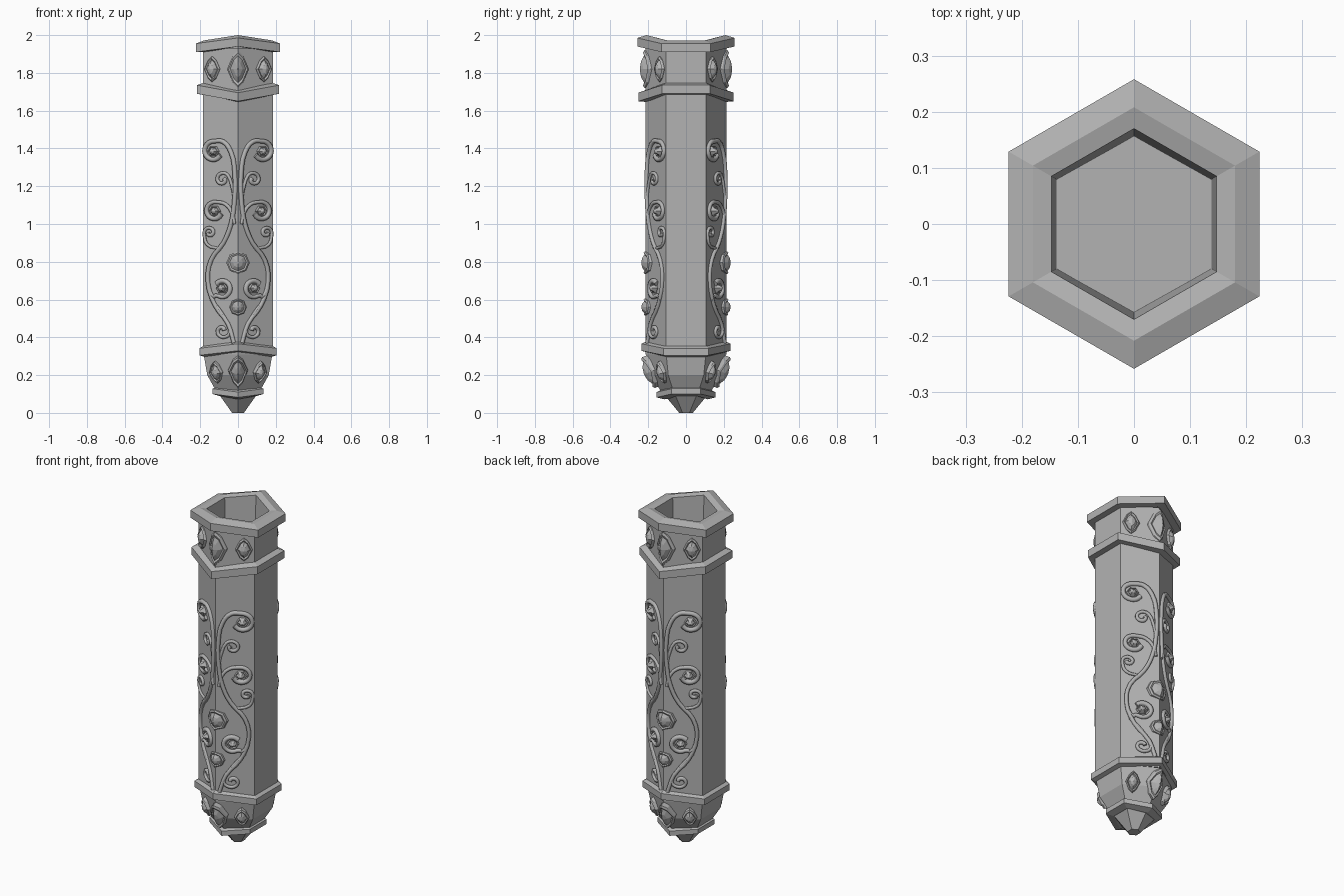
import bpy, bmesh, math
from mathutils import Vector

cube = bpy.data.objects.get("Cube")
if cube:
    bpy.data.objects.remove(cube, do_unlink=True)

metal = bpy.data.materials.new("grey metal")
metal.use_nodes = True
GREY = (0.45, 0.45, 0.45, 1)
metal.diffuse_color = GREY
metal.node_tree.nodes["Principled BSDF"].inputs["Base Color"].default_value = GREY

R = 0.214                      # body radius at the corners
T = math.tan(math.radians(30))


def add_object(name, bm, mirror=(False, False)):
    bmesh.ops.recalc_face_normals(bm, faces=bm.faces)
    mesh = bpy.data.meshes.new(name)
    bm.to_mesh(mesh)
    bm.free()
    ob = bpy.data.objects.new(name, mesh)
    bpy.context.collection.objects.link(ob)
    mesh.materials.append(metal)
    add_mirror(ob, mirror)
    return ob


def add_mirror(ob, axes):
    if any(axes):
        mod = ob.modifiers.new("Mirror", 'MIRROR')
        mod.use_axis = (axes[0], axes[1], False)
        mod.use_mirror_merge = False


def skin(bm, loops, caps=(True, True)):
    """Join successive loops of points with quads and cap the ends."""
    rows = [[bm.verts.new(p) for p in loop] for loop in loops]
    n = len(rows[0])
    for a, b in zip(rows, rows[1:]):
        for i in range(n):
            j = (i + 1) % n
            bm.faces.new((a[i], a[j], b[j], b[i]))
    if caps[0]:
        bm.faces.new(rows[0][::-1])
    if caps[1]:
        bm.faces.new(rows[-1])


def hex_loft(name, layers, peak=0.0, caps=(True, True)):
    """Hexagonal loft; the corners on the y axis are shifted up by peak."""
    loops = []
    for layer in layers:
        r, z = layer[:2]
        lift = layer[2] if len(layer) > 2 else peak
        loop = []
        for k in range(6):
            a = math.radians(30 + 60 * k)
            loop.append((r * math.cos(a), r * math.sin(a),
                         z + (lift if k in (1, 4) else 0)))
        loops.append(loop)
    bm = bmesh.new()
    skin(bm, loops, caps)
    return add_object(name, bm)


# Main tube, then the rim whose inside runs down as a tapering cavity
hex_loft("sheath_body", [(R, 0.31), (R, 1.93)], caps=(False, False))
hex_loft("mouth_rim", [(0.2, 1.91, 0.03), (0.258, 1.91, 0.03), (0.258, 1.955, 0.03),
                       (0.208, 1.972, 0.028), (0.17, 1.968, 0.022), (0.092, 0.35, 0)],
         caps=(False, True))

# Bands and the pointed foot
hex_loft("upper_band", [(0.2, 1.685), (0.252, 1.69), (0.252, 1.735), (0.2, 1.75)], -0.04)
hex_loft("lower_band", [(0.2, 0.295), (0.236, 0.305), (0.236, 0.342), (0.2, 0.36)], 0.024)
hex_loft("foot_cup", [(0.13, 0.11), (0.188, 0.2), (0.21, 0.31)])
hex_loft("foot_band", [(0.115, 0.09), (0.155, 0.1), (0.155, 0.128), (0.12, 0.145)], -0.018)
hex_loft("foot_tip", [(0.036, 0.0), (0.118, 0.1)])


# Framed faceted gems: (outline scale, height off the surface)
FRAME = ((1.0, -0.02), (1.0, 0.006), (0.87, 0.014), (0.72, 0.008), (0.42, 0.024), (0.06, 0.03))


def gem(name, centre, normal, w, h, sides=8, pointed=True, wrap=0.0, depth=1.0,
        mirror=(True, True)):
    n = Vector(normal).normalized()
    u = Vector((0, 0, 1)).cross(n).normalized()
    v = n.cross(u)
    loops = []
    for s, d in FRAME:
        loop = []
        for k in range(sides):
            a = 2 * math.pi * k / sides
            c = math.cos(a)
            x = w * s * (c * abs(c) if pointed else c)
            z = h * s * math.sin(a)
            loop.append(Vector(centre) + u * x + v * z + n * (d * depth - wrap * abs(x)))
        loops.append(loop)
    bm = bmesh.new()
    skin(bm, loops)
    return add_object(name, bm, mirror)


def on_face(x, z, d=0.0, r=R):
    """Point on the front-left panel, d above its surface."""
    return Vector((x + 0.5 * d, -(r - x * T) - 0.866 * d, z))


PANEL = (0.5, -0.866, 0)
gem("collar_edge_gem", (0, -R, 1.82), (0, -1, 0), 0.058, 0.1, wrap=0.5, mirror=(False, True))
gem("collar_side_gem", on_face(0.135, 1.82), PANEL, 0.047, 0.068)
gem("foot_edge_gem", (0, -0.194, 0.215), (0, -1, -0.42), 0.052, 0.088, wrap=0.5,
    mirror=(False, True))
gem("foot_side_gem", on_face(0.115, 0.215, 0, 0.194), (0.5, -0.866, -0.36), 0.04, 0.06)
gem("upper_round_gem", (0, -R, 0.795), (0, -1, 0), 0.062, 0.06, 8, False, 0.4, 0.75, (False, True))
gem("lower_round_gem", (0, -R, 0.56), (0, -1, 0), 0.047, 0.045, 8, False, 0.4, 0.75, (False, True))


# Vines
def spiral(cx, cz, r0, r1, start, sweep, steps):
    """Points winding inwards, angles in degrees."""
    pts = []
    for i in range(steps + 1):
        f = i / steps
        a = math.radians(start + sweep * f)
        r = r0 + (r1 - r0) * f
        pts.append((cx + r * math.cos(a), cz + r * math.sin(a)))
    return pts


def vine(name, pts, start=0.8, end=1.0, thick=0.013):
    cu = bpy.data.curves.new(name, 'CURVE')
    cu.dimensions = '3D'
    cu.bevel_depth = thick
    cu.bevel_resolution = 1
    cu.resolution_u = 3
    cu.use_fill_caps = True
    sp = cu.splines.new('BEZIER')
    sp.bezier_points.add(len(pts) - 1)
    for i, (bp, (x, z)) in enumerate(zip(sp.bezier_points, pts)):
        bp.co = on_face(x, z, 0.003)
        bp.handle_left_type = bp.handle_right_type = 'AUTO'
        bp.radius = start + (end - start) * i / (len(pts) - 1)
    ob = bpy.data.objects.new(name, cu)
    bpy.context.collection.objects.link(ob)
    cu.materials.append(metal)
    bpy.ops.object.select_all(action='DESELECT')
    ob.select_set(True)
    bpy.context.view_layer.objects.active = ob
    bpy.ops.object.convert(target='MESH')
    add_mirror(bpy.context.object, (True, True))


# Long stem sweeping from the foot up to the top blossom
vine("main_stem", [(0.02, 0.37), (0.05, 0.47), (0.12, 0.57), (0.158, 0.7), (0.14, 0.81),
                   (0.075, 0.9), (0.035, 1.0), (0.017, 1.12), (0.015, 1.27), (0.035, 1.38),
                   (0.075, 1.435)] + spiral(0.125, 1.385, 0.055, 0.04, 100, -250, 6), 0.9, 1.1)

# Blossoms: a curled twig around a bead
TWIGS = (("middle", [(0.017, 1.0), (0.03, 1.06), (0.065, 1.105)], (0.12, 1.068, 110, -270)),
         ("lower", [(0.158, 0.75), (0.15, 0.66), (0.125, 0.615)], (0.083, 0.66, -50, -270)))
for label, twig, (cx, cz, start, sweep) in TWIGS:
    vine(label + "_blossom_twig", twig + spiral(cx, cz, 0.05, 0.036, start, sweep, 6), 0.7, 1.2)
for label, cx, cz in (("upper", 0.128, 1.385), ("middle", 0.12, 1.068), ("lower", 0.083, 0.66)):
    gem(label + "_blossom_bead", on_face(cx, cz), PANEL, 0.034, 0.03, 6, False)

# Small curls
CURLS = (("upper", [(0.017, 1.13), (0.03, 1.2), (0.05, 1.255)], (0.08, 1.235, 110, -330), 0.036),
         ("middle", [(0.1, 0.87), (0.16, 0.89), (0.176, 0.935)], (0.148, 0.955, 20, 330), 0.028),
         ("lower", [(0.14, 0.6), (0.085, 0.53), (0.045, 0.45)], (0.08, 0.435, 200, 330), 0.04))
for label, twig, (cx, cz, start, sweep), r in CURLS:
    vine(label + "_curl", twig + spiral(cx, cz, r, 0.01, start, sweep, 7), 0.7, 1.0, 0.012)
